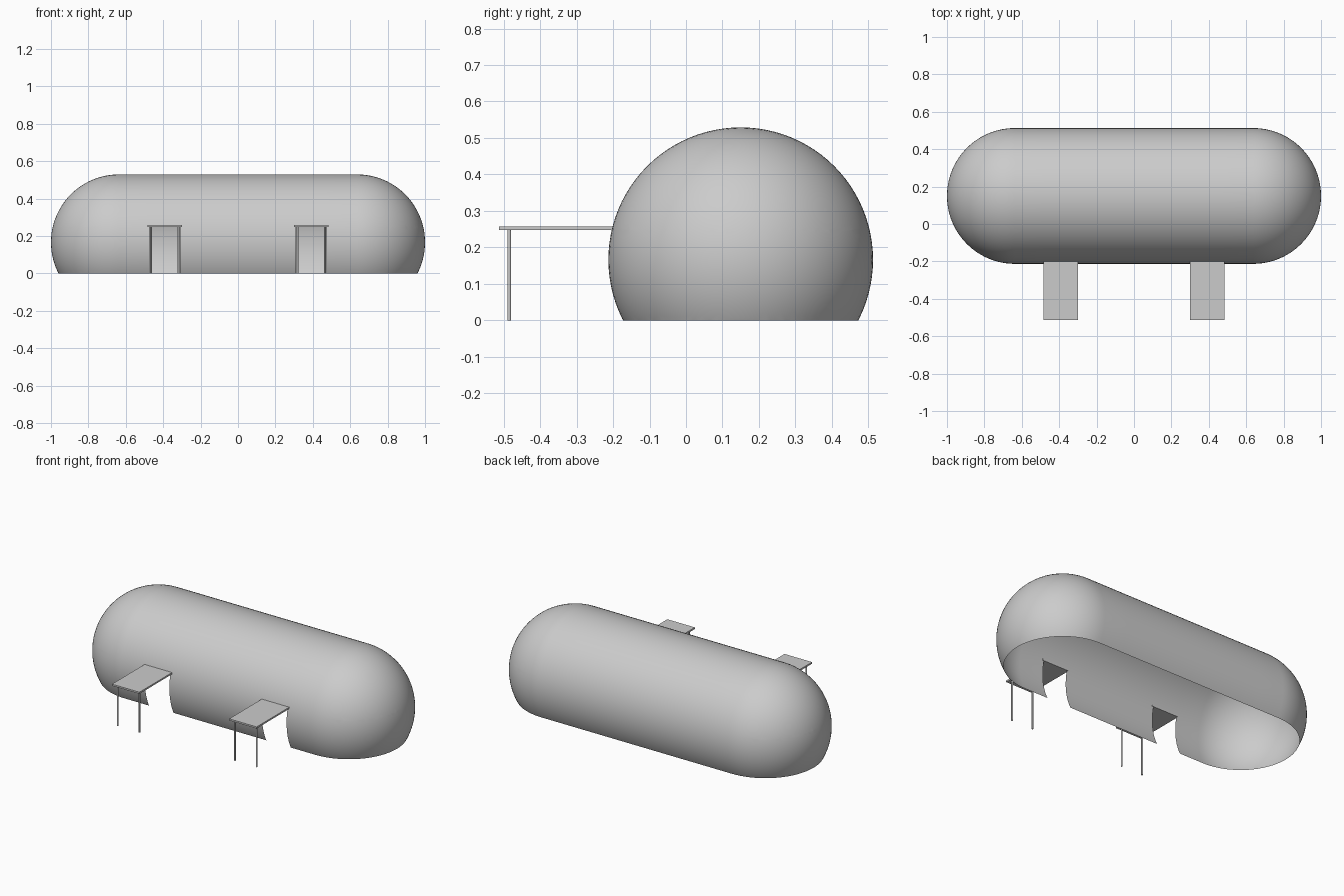
import bpy, bmesh
from math import sin, cos, pi
from mathutils import Vector, Matrix

if "Cube" in bpy.data.objects:
    bpy.data.objects.remove(bpy.data.objects["Cube"])

R, YC, ZC = 0.363, 0.15, 0.166      # capsule radius and axis position
DOOR_X, DOOR_W, DOOR_H = 0.392, 0.082, 0.248
FRONT = -0.513


def add_object(name, bm):
    mesh = bpy.data.meshes.new(name)
    bm.to_mesh(mesh)
    bm.free()
    obj = bpy.data.objects.new(name, mesh)
    bpy.context.collection.objects.link(obj)
    return obj


def cut(bm, co, no, clear=False):
    bmesh.ops.bisect_plane(bm, geom=bm.verts[:] + bm.edges[:] + bm.faces[:],
                           plane_co=co, plane_no=no, clear_inner=clear)


# Capsule shell: half-profile revolved around the long axis
bm = bmesh.new()
n = 24
half = [(1 - R + R * cos(a), R * sin(a)) for a in (i * pi / 2 / n for i in range(n + 1))]
profile = half + [(-x, r) for x, r in reversed(half)]
verts = [bm.verts.new((x, YC, ZC + r)) for x, r in profile]
edges = [bm.edges.new(p) for p in zip(verts, verts[1:])]
bmesh.ops.spin(bm, geom=verts + edges, cent=(0, YC, ZC), axis=(1, 0, 0),
               angle=2 * pi, steps=96, use_duplicate=False)
bmesh.ops.remove_doubles(bm, verts=bm.verts[:], dist=1e-5)

# Flat open bottom and two doorways
cut(bm, (0, 0, 0), (0, 0, 1), clear=True)
cut(bm, (0, 0, DOOR_H), (0, 0, 1))
for side in (-1, 1):
    for edge in (-1, 1):
        cut(bm, (side * DOOR_X + edge * DOOR_W, 0, 0), (1, 0, 0))
doors = []
for f in bm.faces:
    c = f.calc_center_median()
    if c.y < YC and c.z < DOOR_H and abs(abs(c.x) - DOOR_X) < DOOR_W:
        doors.append(f)
bmesh.ops.delete(bm, geom=doors, context='FACES')
bmesh.ops.recalc_face_normals(bm, faces=bm.faces[:])
top = max(bm.faces, key=lambda f: f.calc_center_median().z)
if top.normal.z < 0:
    bmesh.ops.reverse_faces(bm, faces=bm.faces[:])
for f in bm.faces:
    f.smooth = True
add_object("capsule_shell", bm)

# Porch canopies on two thin posts each
for side, label in ((-1, "left"), (1, "right")):
    bm = bmesh.new()
    back = -0.2
    bmesh.ops.create_cube(bm, size=1, matrix=Matrix.LocRotScale(
        Vector((side * DOOR_X, (FRONT + back) / 2, 0.2525)), None,
        Vector((0.184, back - FRONT, 0.010))))
    add_object(label + "_canopy", bm)
    for edge, end in ((-1, "a"), (1, "b")):
        bm = bmesh.new()
        bmesh.ops.create_cone(bm, cap_ends=True, segments=16, radius1=0.0052,
                              radius2=0.0052, depth=0.248,
                              matrix=Matrix.Translation((side * DOOR_X + edge * 0.073, -0.485, 0.124)))
        for f in bm.faces:
            f.smooth = len(f.verts) == 4
        add_object(f"{label}_post_{end}", bm)
